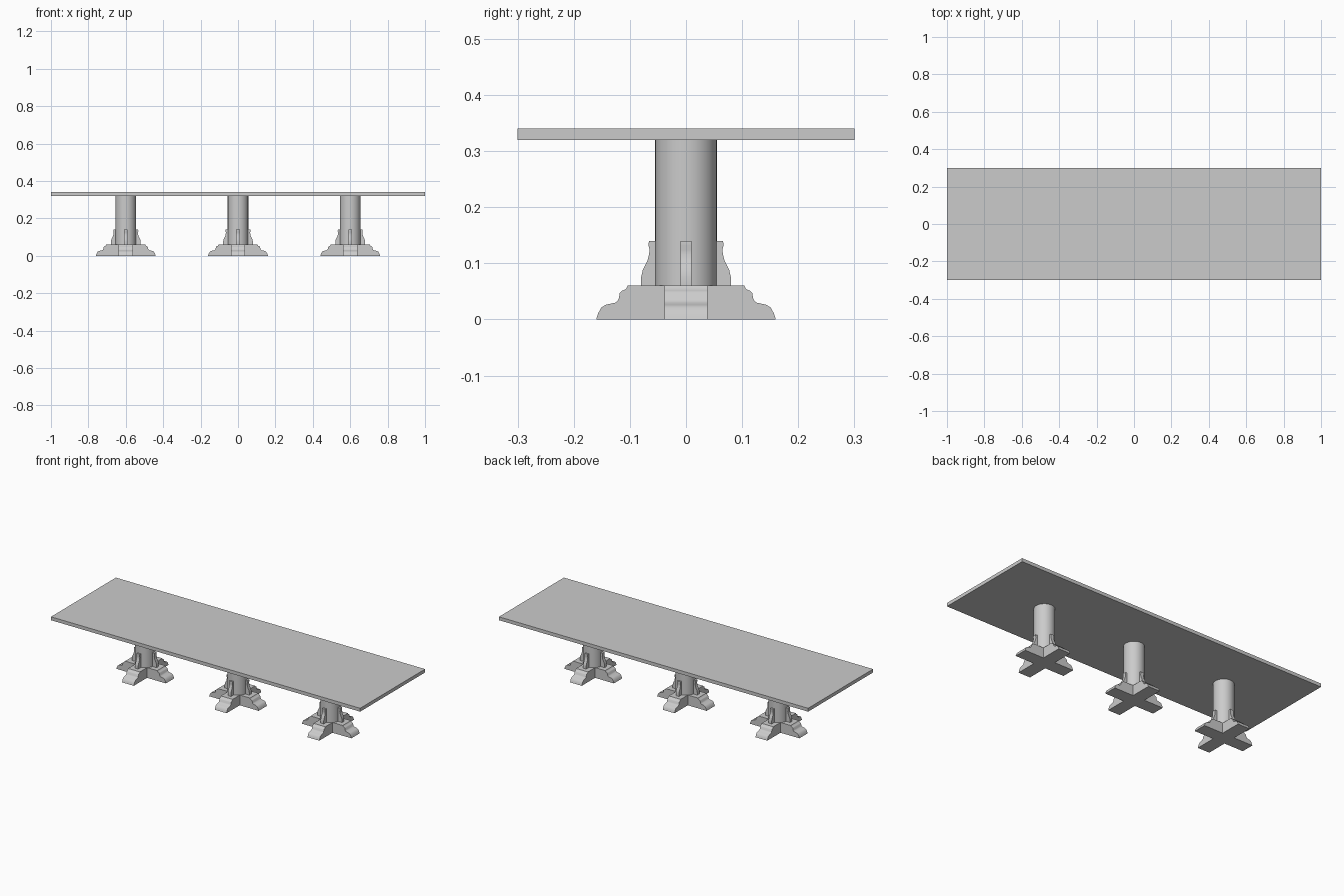
import bpy, bmesh, math
from mathutils import Matrix

if "Cube" in bpy.data.objects:
    bpy.data.objects.remove(bpy.data.objects["Cube"])

HALF_FOOT = 0.038   # half width of a foot arm
FOOT = [(0.16, 0), (0.157, 0.01), (0.151, 0.021), (0.143, 0.026), (0.125, 0.03),
        (0.12, 0.036), (0.118, 0.047), (0.114, 0.051), (0.107, 0.054), (0.104, 0.06)]
FIN = [(0.08, 0.06), (0.08, 0.075), (0.077, 0.088), (0.069, 0.104), (0.066, 0.115),
       (0.065, 0.124), (0.067, 0.132), (0.066, 0.14)]


def finish(bm, name, angle=35):
    bmesh.ops.recalc_face_normals(bm, faces=bm.faces)
    me = bpy.data.meshes.new(name)
    bm.to_mesh(me)
    bm.free()
    ob = bpy.data.objects.new(name, me)
    bpy.context.collection.objects.link(ob)
    bpy.ops.object.select_all(action='DESELECT')
    ob.select_set(True)
    bpy.context.view_layer.objects.active = ob
    bpy.ops.object.shade_smooth_by_angle(angle=math.radians(angle))
    return ob


def add_profile(bm, points, half, turn, x):
    """Extrude an (r, z) outline to width 2*half, turned about the column axis."""
    m = Matrix.Translation((x, 0, 0)) @ Matrix.Rotation(turn, 4, 'Z')
    face = bm.faces.new([bm.verts.new(m @ Matrix.Translation((r, -half, z)).translation)
                         for r, z in points])
    ext = bmesh.ops.extrude_face_region(bm, geom=[face])
    new = [v for v in ext['geom'] if isinstance(v, bmesh.types.BMVert)]
    step = m.to_3x3() @ Matrix.Translation((0, 2 * half, 0)).translation
    bmesh.ops.translate(bm, verts=new, vec=step)


# table top
bm = bmesh.new()
bmesh.ops.create_cube(bm, size=1, matrix=Matrix.Translation((0, 0, 0.33))
                      @ Matrix.Diagonal((2, 0.6, 0.02, 1)))
finish(bm, "table_top")

for side, x in (("left", -0.6), ("middle", 0), ("right", 0.6)):
    # round column
    bm = bmesh.new()
    bmesh.ops.create_cone(bm, cap_ends=True, segments=40, radius1=0.055, radius2=0.055,
                          depth=0.26, matrix=Matrix.Translation((x, 0, 0.19)))
    finish(bm, side + "_column")

    # cross-shaped moulded foot: one full beam and two side arms
    bm = bmesh.new()
    add_profile(bm, FOOT + [(-r, z) for r, z in reversed(FOOT)], HALF_FOOT, 0, x)
    for turn in (math.pi / 2, -math.pi / 2):
        add_profile(bm, FOOT + [(HALF_FOOT, 0.06), (HALF_FOOT, 0)], HALF_FOOT, turn, x)
    finish(bm, side + "_foot", 50)

    # four curved brackets round the column
    bm = bmesh.new()
    for i in range(4):
        add_profile(bm, FIN + [(0.05, 0.14), (0.05, 0.06)], 0.01, i * math.pi / 2, x)
    finish(bm, side + "_brackets")
